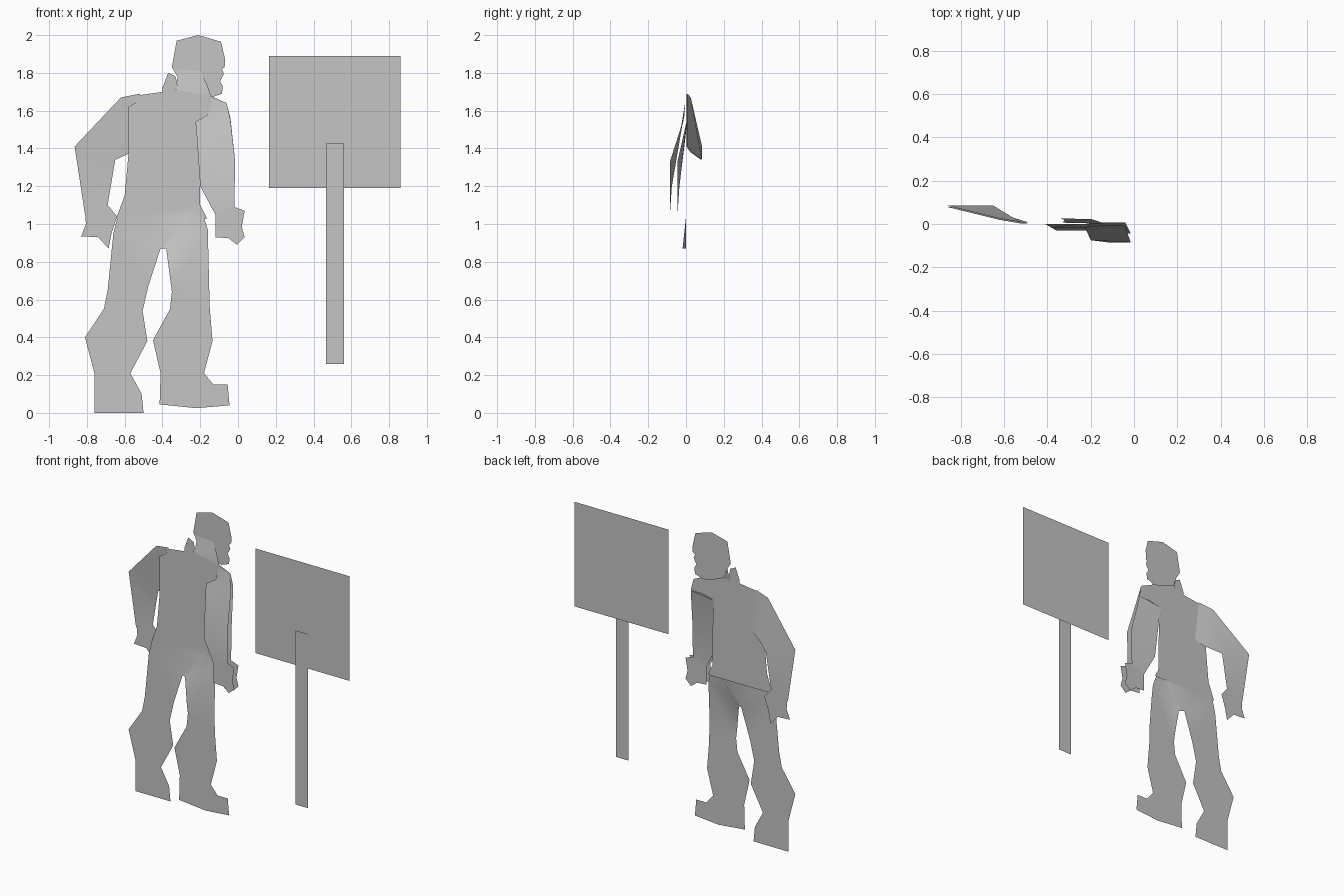
import bpy
import bmesh
from mathutils import Vector

default_cube = bpy.data.objects.get("Cube")
if default_cube:
    bpy.data.objects.remove(default_cube, do_unlink=True)

# One plain grey for every sheet
grey = bpy.data.materials.new("plain grey")
grey.use_nodes = True
shade = (0.56, 0.56, 0.56, 1.0)
grey.diffuse_color = shade
grey.node_tree.nodes["Principled BSDF"].inputs["Base Color"].default_value = shade

UNIT = 0.01    # outlines are written in hundredths
CROTCH = -39.5  # folds only affect the side left of this line


def finish(bm, name, smooth):
    """Turn a bmesh into a named object with the shared material."""
    mesh = bpy.data.meshes.new(name)
    for face in bm.faces:
        face.smooth = smooth
    bm.to_mesh(mesh)
    bm.free()
    mesh.materials.append(grey)
    obj = bpy.data.objects.new(name, mesh)
    bpy.context.collection.objects.link(obj)
    return obj


def bent_depth(z, bends):
    """Interpolate the depth at a height from (height, depth) pairs, top first."""
    if z >= bends[0][0]:
        return bends[0][1]
    for (high, near), (low, far) in zip(bends, bends[1:]):
        if z >= low:
            return near + (far - near) * (high - z) / (high - low)
    return bends[-1][1]


def sheet(name, outline, depth=0.0, bends=()):
    """Flat cut-out facing the front, optionally folded along level lines."""
    bm = bmesh.new()
    corners = [bm.verts.new((x * UNIT, 0, z * UNIT)) for x, z in outline]
    face = bm.faces.new(corners)
    face.normal_update()
    if face.normal.y > 0:
        face.normal_flip()
    bmesh.ops.triangulate(bm, faces=[face])
    for height, _ in bends:
        geometry = bm.verts[:] + bm.edges[:] + bm.faces[:]
        bmesh.ops.bisect_plane(bm, geom=geometry, dist=UNIT * UNIT,
                               plane_co=Vector((0, 0, height * UNIT)),
                               plane_no=Vector((0, 0, 1)))
    for vert in bm.verts:
        folded = bends and vert.co.x / UNIT > CROTCH
        fold = bent_depth(vert.co.z / UNIT, bends) if folded else 0
        vert.co.y = (depth + fold) * UNIT
    return finish(bm, name, bool(bends))


def sleeve(name, outer, inner, depth=0.0):
    """Ribbon of quads between an outer and an inner edge."""
    bm = bmesh.new()
    shift = Vector((0, depth, 0))
    rows = [[bm.verts.new((Vector(point) + shift) * UNIT) for point in pair]
            for pair in zip(outer, inner)]
    for (a, b), (c, d) in zip(rows, rows[1:]):
        bm.faces.new((a, b, d, c))
    return finish(bm, name, True)


def rectangle(left, right, bottom, top):
    return [(left, bottom), (right, bottom), (right, top), (left, top)]


# Sign: the post stands just in front of the board
sheet("sign_board", rectangle(16.5, 86, 119, 189), depth=-5)
sheet("sign_post", rectangle(46.5, 56, 26, 142.5), depth=-5.8)

# Body: front of jacket and trousers in one sheet, left leg a little forward
right_leg = [(-66, 95), (-69, 65), (-71, 55), (-81, 40), (-76, 21), (-76, 0),
             (-50, 0), (-51, 10), (-57, 21), (-48, 38), (-50.5, 54),
             (-47.5, 67), (-41, 87)]
left_leg = [(-38, 87), (-35, 64), (-36, 55), (-45, 38.5), (-41, 21),
            (-41.5, 4.5), (-22, 2.5), (-4.5, 4), (-5.5, 15), (-13, 15),
            (-18, 21), (-13.5, 38), (-15, 56), (-16, 97)]
chest = [(-20, 110), (-20, 130), (-21, 154), (-13, 156), (-4, 156),
         (-6, 164), (-15, 168), (-32, 171), (-54, 168), (-53, 165),
         (-58, 162), (-58, 137), (-60, 115), (-64, 103)]
body = sheet("body_front", right_leg + left_leg + chest,
             bends=[(104, 0), (87, -1.8), (70, -3)])

# The left shin reaches inward past the fold line, so carry it forward as well
for vert in body.data.vertices:
    if vert.co.z < 0.5 and vert.co.x > -0.46:
        vert.co.y = -3 * UNIT

# Jacket back hangs behind the trousers with a visible hem
jacket_hem = [(-64.5, 103), (-16.5, 103)]
sheet("jacket_back", jacket_hem + chest[:-1], depth=0.7)

# Right arm swings back as two close layers
right_outer = [(-52, 0.8, 169), (-62, 2.5, 167), (-86.5, 8.5, 141), (-81, 8.5, 105)]
right_inner = [(-49, 0.8, 141), (-56, 3, 138), (-65, 8.5, 134), (-69, 8.5, 110)]
sleeve("right_sleeve_back", right_outer, right_inner)
sleeve("right_sleeve_front", right_outer, right_inner, depth=-0.6)

# Left arm swings forward, its two layers spreading toward the wrist
sleeve("left_sleeve_front",
       [(-14, -0.5, 166), (-6, -0.5, 164), (-4, -1.5, 155),
        (-1.5, -8.5, 133), (-2, -8.5, 108)],
       [(-16, -0.8, 158), (-22.5, -1.5, 154), (-22, -3, 149),
        (-20, -7.5, 120), (-12, -8.5, 105)])
sleeve("left_sleeve_back",
       [(-4, 0.7, 156), (-1.5, -4.5, 133), (-2, -4.5, 108)],
       [(-21, 0.7, 154), (-20, -3.5, 120), (-12, -4.5, 105)])

# Hands
sheet("right_hand", [(-81, 106), (-80.5, 100), (-83, 93.5), (-74, 93),
                     (-68.5, 87), (-67, 95), (-64, 104), (-69, 110)], depth=8.5)
left_hand = [(-12, 106), (-12, 93), (-5, 92.5), (-0.5, 89), (3.5, 93),
             (2, 98.5), (3.5, 107), (-2, 109)]
for layer, depth in (("front", -8.8), ("back", -4.5)):
    sheet("left_hand_" + layer, left_hand, depth)

# Head: face outline, with neck and collar in front and cap behind
cap = [(-35, 183), (-32.5, 197), (-21, 200), (-9, 196.5), (-7, 188)]
face = [(-8.5, 187), (-8.5, 184), (-7, 183), (-8.5, 182), (-7.5, 179.5),
        (-9.5, 175.5), (-8, 173), (-8.5, 169), (-14, 167), (-20, 168),
        (-30, 172), (-32, 178)]
sheet("head", cap + face, depth=2.6)
sheet("neck", [(-33, 170), (-32, 178), (-34, 182), (-20, 181),
               (-16.5, 174), (-14, 167)], bends=[(182, 2.5), (168, 0.3)])
sheet("collar", [(-40, 170), (-40, 172), (-37, 180), (-33, 178),
                 (-32, 173), (-34, 170)], depth=0.3)
sheet("cap_back", cap + [(-8, 183.5), (-30, 184)], depth=2.9)
sheet("cap_band", [(-30, 182), (-30, 186), (-7, 188), (-7, 183.5)], depth=3.2)
